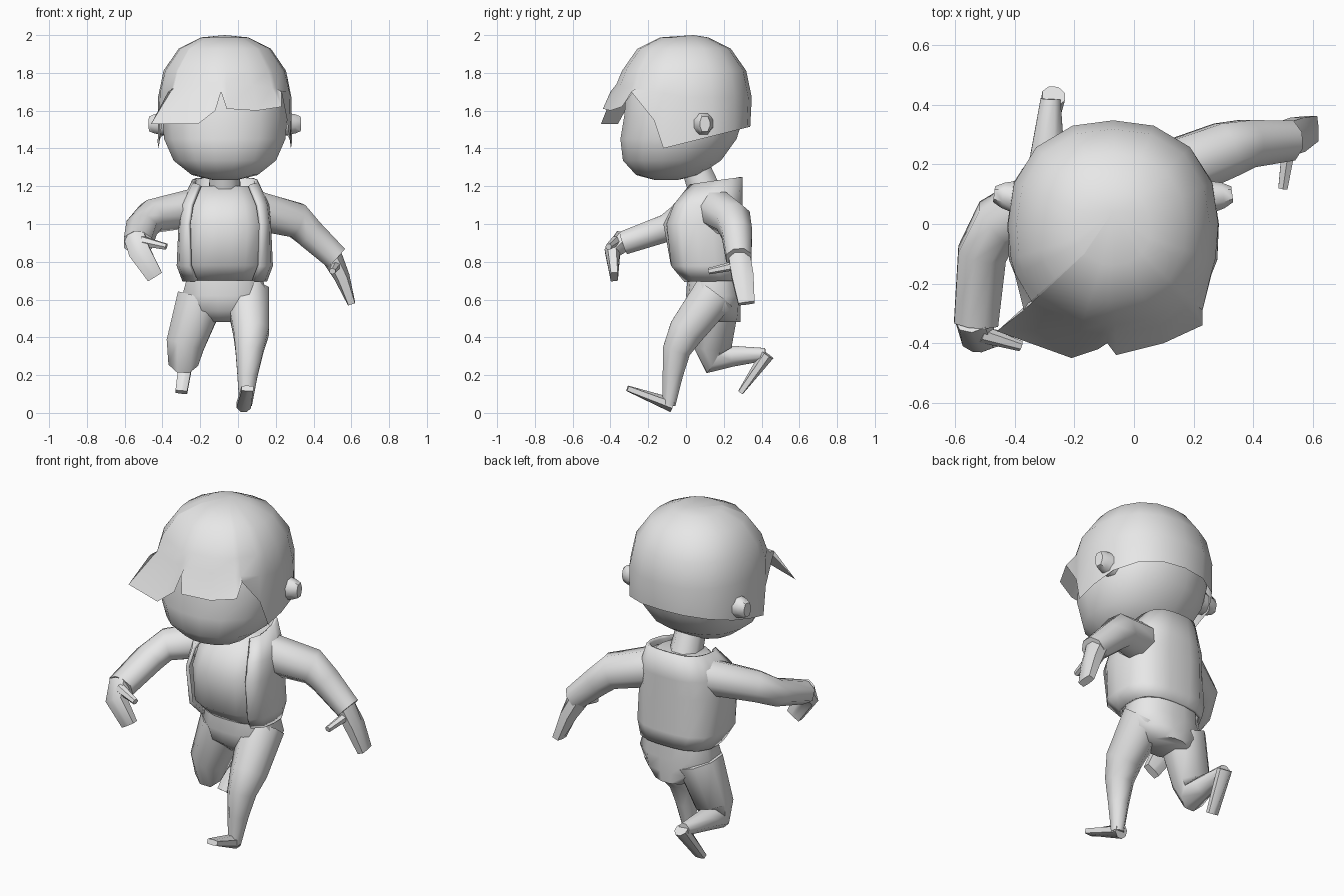
import bpy, bmesh, math
from mathutils import Vector

cube = bpy.data.objects.get("Cube")
if cube:
    bpy.data.objects.remove(cube, do_unlink=True)

light_grey = (0.8, 0.8, 0.8, 1)
grey = bpy.data.materials.new("light_grey")
grey.use_nodes = True
grey.diffuse_color = light_grey
grey.node_tree.nodes["Principled BSDF"].inputs["Base Color"].default_value = light_grey

middle = -.07  # centre line of the body, which leans to its right


def loft(name, rings, closed=True, capped=True, tip=None):
    """Skin a list of equal-length point rings into a smooth-shaded object."""
    bm = bmesh.new()
    rows = [[bm.verts.new(point) for point in ring] for ring in rings]
    count = len(rows[0])
    spans = range(count if closed else count - 1)
    for low, high in zip(rows, rows[1:]):
        for i in spans:
            following = (i + 1) % count
            bm.faces.new((low[i], low[following], high[following], high[i]))
    if tip:
        crown = bm.verts.new(tip)
        for i in spans:
            bm.faces.new((rows[-1][i], rows[-1][(i + 1) % count], crown))
    if capped:
        bm.faces.new(rows[-1])
        bm.faces.new(reversed(rows[0]))
    bmesh.ops.recalc_face_normals(bm, faces=bm.faces)
    mesh = bpy.data.meshes.new(name)
    bm.to_mesh(mesh)
    bm.free()
    mesh.materials.append(grey)
    obj = bpy.data.objects.new(name, mesh)
    bpy.context.collection.objects.link(obj)
    bpy.ops.object.select_all(action='DESELECT')
    obj.select_set(True)
    bpy.context.view_layer.objects.active = obj
    bpy.ops.object.shade_smooth_by_angle(angle=math.radians(55))
    return obj


def rounded(angle, half_width, half_depth, power):
    """Point of a rounded box outline in the direction of an angle."""
    across, along = math.cos(angle), math.sin(angle)
    reach = abs(across / half_width) ** power + abs(along / half_depth) ** power
    reach **= -1 / power
    return across * reach, along * reach


def circle(count):
    return [math.tau * (i + .5) / count for i in range(count)]


def slices(specs, back, angles, power, grow=0):
    """Horizontal rings, each from a height, a front position and a half width."""
    rings = []
    for height, front, width in specs:
        depth = (back - front) / 2
        outline = [rounded(a, width + grow, depth + grow, power) for a in angles]
        rings.append([Vector((middle + x, front + depth + y, height)) for x, y in outline])
    return rings


def ball(levels, angles, centre, radii):
    """Horizontal rings of a slightly boxy ellipsoid."""
    rings = []
    for level in levels:
        scale, rise = rounded(math.radians(level), 1, 1, 2.5)
        outline = [rounded(a, radii.x * scale, radii.y * scale, 2.3) for a in angles]
        rings.append([centre + Vector((x, y, radii.z * rise)) for x, y in outline])
    return rings


def tube(name, path, start, end, flat=1, side=(1, 0, 0), count=8):
    """Tapered limb along a path; it flattens across the side direction."""
    points = [Vector(point) for point in path]
    last = len(points) - 1
    rings = []
    for i, point in enumerate(points):
        along = (points[min(i + 1, last)] - points[max(i - 1, 0)]).normalized()
        wide = Vector(side)
        wide = (wide - along * wide.dot(along)).normalized()
        thin = along.cross(wide)
        blend = i / last
        radius = start + (end - start) * blend
        thickness = radius * (1 + (flat - 1) * blend)
        outline = [rounded(a, radius, thickness, 2.4) for a in circle(count)]
        rings.append([point + wide * a + thin * b for a, b in outline])
    return loft(name, rings)


# Head, with the lower face pushed forward into a chin
face = ball(range(-80, 50, 20), circle(16), Vector((middle, -.01, 1.57)), Vector((.335, .32, .34)))
for ring in face:
    for point in ring:
        point.y += .3 * min(0, point.z - 1.55)
loft("head", face)

# Hair edge: mirrored temples, a split fringe and a sloping nape
skull = Vector((middle, -.01, 1.6))
temple = [(.35, -.12, 1.4), (.33, -.17, 1.55), (.3, -.29, 1.7)]
fringe = [(-.46, -.36, 1.53), (-.21, -.45, 1.53), (-.12, -.42, 1.6), (-.09, -.4, 1.7),
          (-.06, -.44, 1.61), (.1, -.4, 1.6), (.23, -.34, 1.62)]
nape = []
for i in range(9):
    x, y = rounded(math.pi * i / 8, .355, .34, 2.3)
    nape.append((middle + x, y, 1.43 + y / 4))
edge = [(middle - x, y, z) for x, y, z in temple] + fringe
edge += [(middle + x, y, z) for x, y, z in reversed(temple)] + nape

# Hair cap rising from that edge to the crown
azimuths = [math.atan2(y - skull.y, x - skull.x) for x, y, z in edge]
cap = ball(range(10, 80, 20), azimuths, skull, Vector((.355, .36, .4)))
for point, azimuth in zip(cap[0], azimuths):
    point.z += .07 * max(0, -math.sin(azimuth))
loft("hair", [edge] + cap, capped=False, tip=(middle, .04, 2))

# Ears
for name, way in (("left_ear", 1), ("right_ear", -1)):
    tube(name, [(middle + way * out, .05 + out / 8, 1.53) for out in (.3, .37, .4)],
         .065, .045, flat=.6, side=(0, 0, 1))

# Neck
tube("neck", [(middle, .11, 1.15), (middle, .05, 1.3)], .09, .08)

# Shirt
body = [(.7, 0, .19), (.78, -.08, .22), (1, -.12, .21), (1.1, -.07, .2), (1.2, .02, .14)]
loft("shirt", slices(body, .265, circle(16), 3))

# Open jacket: wraps the shirt except at the front, with a raised collar
wrap = [math.radians(-42 + 264 * i / 14) for i in range(15)]
shell = slices(body, .265, wrap, 3, grow=.025)
for point in shell[-1]:
    point.z += point.y / 6
jacket = loft("jacket", shell, closed=False, capped=False)
cloth = jacket.modifiers.new("cloth", 'SOLIDIFY')
cloth.thickness = .02
cloth.offset = 0

# Hips
hips = [(.48, .08, .11), (.54, .02, .2), (.62, 0, .235), (.77, .01, .19)]
loft("hips", slices(hips, .29, circle(12), 2.6))

# Left arm, swung back
across = (0, 1, 0)
tube("left_sleeve", [(.06, .15, 1.08), (.31, .25, 1.02), (.38, .27, .95), (.52, .28, .82)],
     .11, .07, side=across)
tube("left_hand", [(.49, .28, .84), (.55, .3, .72), (.6, .32, .58)],
     .06, .07, flat=.3, side=across)
tube("left_thumb", [(.52, .26, .78), (.5, .12, .75)], .025, .017, count=6)

# Right arm, bent forward
tube("right_sleeve", [(-.21, .14, 1.09), (-.46, 0, 1.04), (-.51, -.1, .98), (-.53, -.33, .9)],
     .1, .08, flat=.8)
tube("right_hand", [(-.54, -.32, .92), (-.52, -.39, .85), (-.44, -.38, .72)],
     .06, .07, flat=.3, side=(.8, 0, .6))
tube("right_thumb", [(-.51, -.37, .91), (-.38, -.41, .88)], .028, .017, count=6)

# Left leg, planted in front
tube("left_leg", [(.05, .15, .63), (.07, 0, .43), (.06, -.05, .33), (.05, -.07, .2), (.04, -.09, .04)],
     .12, .035)
tube("left_foot", [(.03, -.07, .04), (.05, -.31, .13)], .04, .05, flat=.3)

# Right leg, kicked up behind
tube("right_leg", [(-.2, .16, .6), (-.28, .14, .36), (-.29, .15, .28), (-.29, .24, .3), (-.28, .42, .31)],
     .13, .035)
tube("right_foot", [(-.27, .43, .31), (-.3, .29, .11)], .04, .05, flat=.3)
